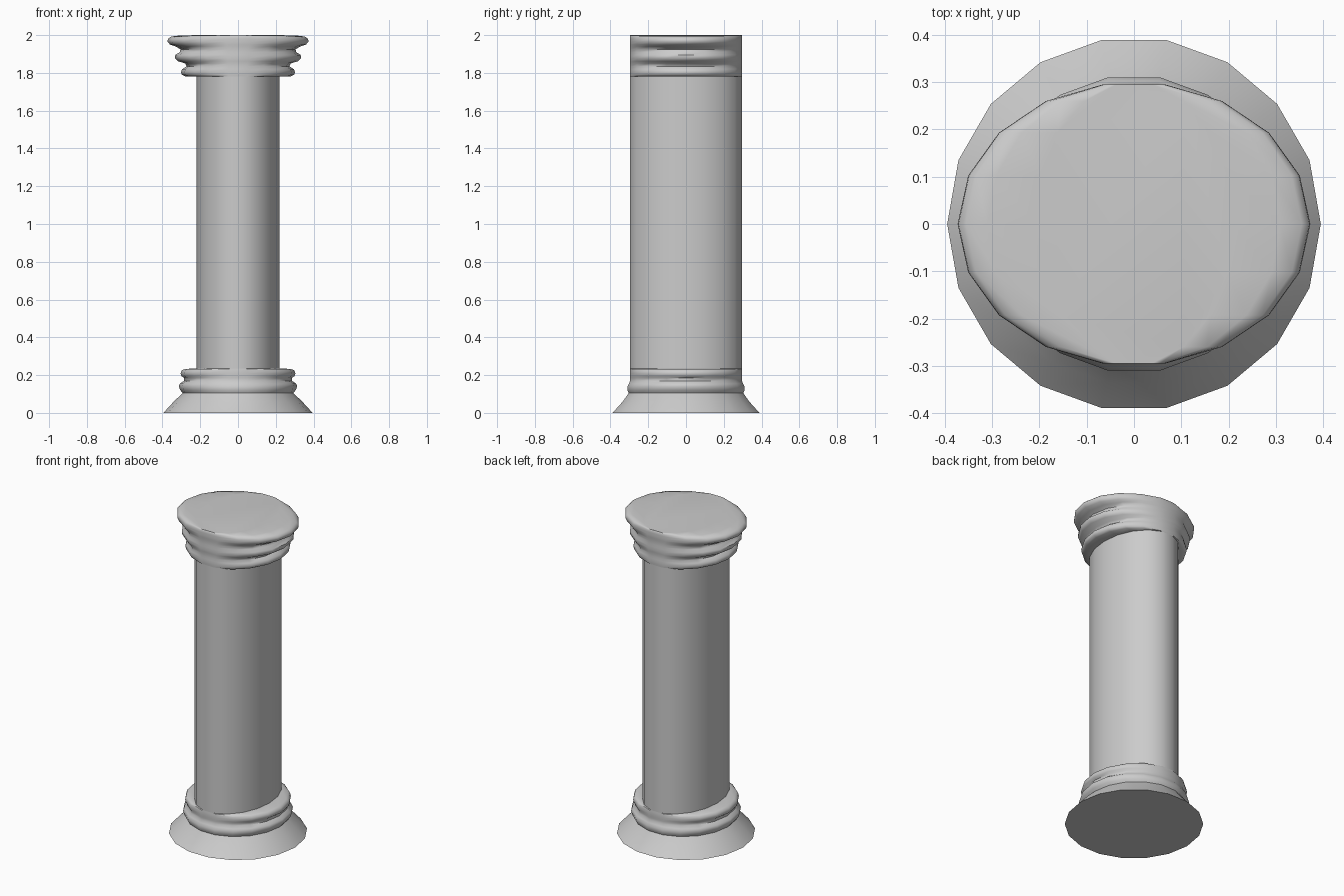
import bpy, bmesh
from math import cos, sin, tau, radians

if "Cube" in bpy.data.objects:
    bpy.data.objects.remove(bpy.data.objects["Cube"])

SIDES = 18


def loft(name, rows, cap_bottom=False, cap_top=False):
    """Skin a stack of elliptical rings given as (z, x radius, y radius)."""
    bm = bmesh.new()
    rings = [[bm.verts.new((rx * cos(tau * i / SIDES), ry * sin(tau * i / SIDES), z))
              for i in range(SIDES)] for z, rx, ry in rows]
    for a, b in zip(rings, rings[1:]):
        for i in range(SIDES):
            j = (i + 1) % SIDES
            bm.faces.new((a[i], a[j], b[j], b[i]))
    if cap_bottom:
        bm.faces.new(rings[0][::-1])
    if cap_top:
        bm.faces.new(rings[-1])
    mesh = bpy.data.meshes.new(name)
    bm.to_mesh(mesh)
    bm.free()
    ob = bpy.data.objects.new(name, mesh)
    bpy.context.collection.objects.link(ob)
    bpy.ops.object.select_all(action='DESELECT')
    ob.select_set(True)
    bpy.context.view_layer.objects.active = ob
    bpy.ops.object.shade_smooth_by_angle(angle=radians(50))
    return ob


Y = 0.30  # depth radius shared by shaft and capital

# Flared round foot with two rolled mouldings
loft("base", [
    (0.0, 0.395, 0.395), (0.06, 0.34, 0.34), (0.105, 0.293, 0.308),
    (0.12, 0.305, 0.315), (0.14, 0.314, 0.315), (0.155, 0.308, 0.307),
    (0.17, 0.285, 0.30), (0.185, 0.285, 0.30), (0.195, 0.30, Y),
    (0.21, 0.304, Y), (0.225, 0.298, Y), (0.233, 0.28, Y), (0.235, 0.22, Y),
], cap_bottom=True)

# Plain oval shaft
loft("shaft", [(0.235, 0.22, Y), (1.78, 0.22, Y)])

# Three rolled mouldings widening sideways to the top
loft("capital", [
    (1.78, 0.22, Y), (1.782, 0.28, Y), (1.79, 0.297, Y), (1.805, 0.302, Y),
    (1.82, 0.295, Y), (1.835, 0.272, Y), (1.85, 0.28, Y),
    (1.862, 0.318, Y), (1.878, 0.333, Y), (1.895, 0.332, Y),
    (1.91, 0.308, Y), (1.925, 0.305, Y), (1.94, 0.33, Y),
    (1.95, 0.36, Y), (1.965, 0.373, Y), (1.98, 0.371, Y),
    (1.992, 0.355, Y), (1.998, 0.31, Y), (2.0, 0.21, Y),
], cap_top=True)
